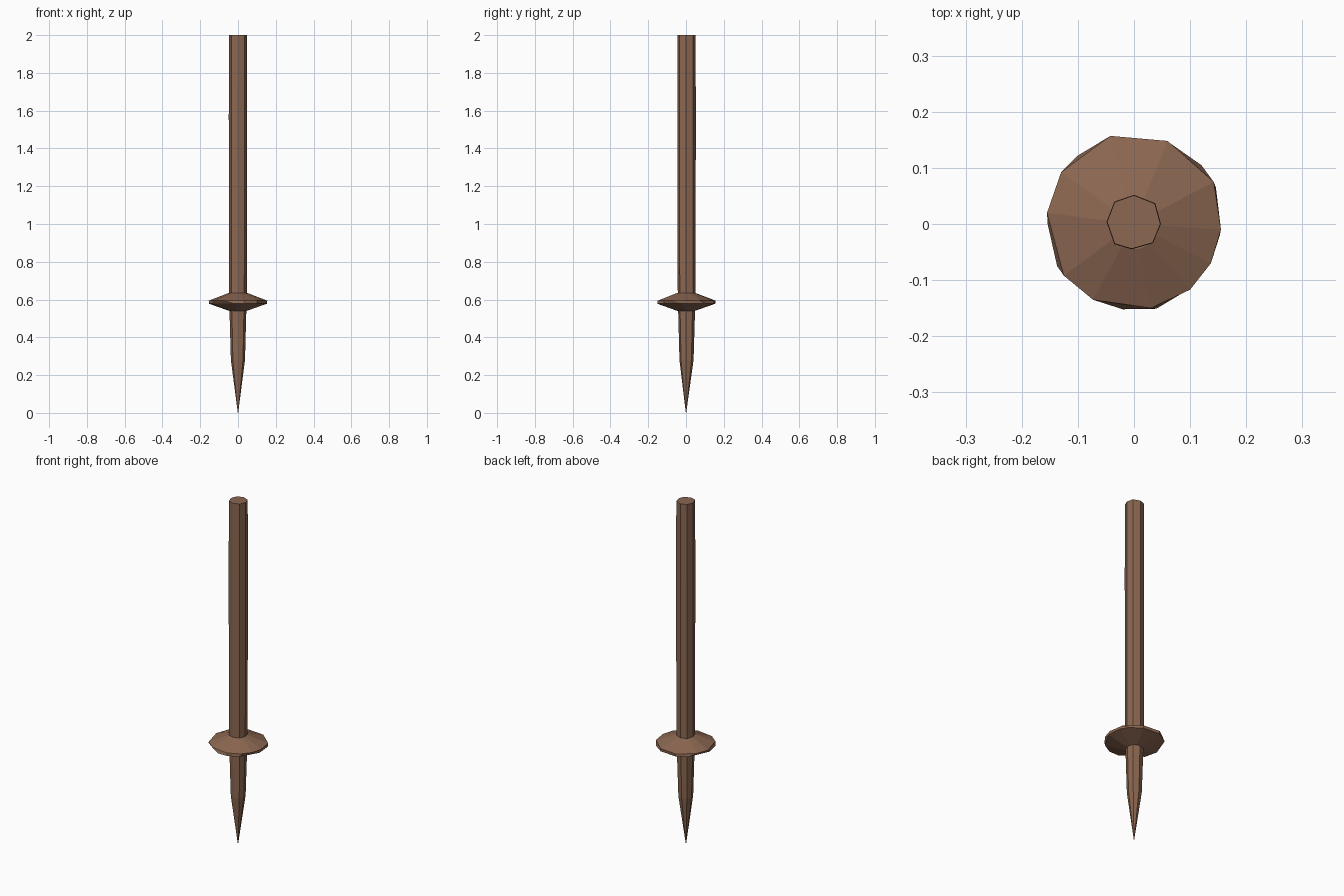
import bpy, bmesh

if "Cube" in bpy.data.objects:
    bpy.data.objects.remove(bpy.data.objects["Cube"])

wood = bpy.data.materials.new("brown wood")
wood.diffuse_color = (0.26, 0.135, 0.082, 1.0)
wood.use_nodes = True
wood.node_tree.nodes["Principled BSDF"].inputs["Base Color"].default_value = wood.diffuse_color

# hand-cut octagonal outline of the shaft
SHAFT = [(0.0, 0.052), (0.038, 0.037), (0.048, 0.0), (0.034, -0.034),
         (-0.004, -0.045), (-0.035, -0.036), (-0.049, 0.004), (-0.035, 0.040)]
# uneven rims of the guard disc
UPPER = [(-0.042, 0.157), (0.06, 0.148), (0.142, 0.075), (0.155, -0.01),
         (0.137, -0.07), (0.1, -0.117), (0.03, -0.150), (-0.073, -0.135),
         (-0.125, -0.092), (-0.155, 0.02), (-0.13, 0.092)]
LOWER = [(-0.04, 0.155), (0.06, 0.147), (0.12, 0.105), (0.146, 0.065),
         (0.153, -0.02), (0.1, -0.115), (0.04, -0.151), (-0.02, -0.152),
         (-0.137, -0.075), (-0.154, 0.0), (-0.1, 0.122)]


def loft(name, sections):
    """Join (outline, scale, z) sections, bottom to top, with capped ends."""
    bm = bmesh.new()
    rings = [[bm.verts.new((x * s, y * s, z)) for x, y in pts] for pts, s, z in sections]
    for a, b in zip(rings, rings[1:]):
        for i in range(len(a)):
            j = (i + 1) % len(a)
            bm.faces.new((a[i], a[j], b[j], b[i]))
    bm.faces.new(rings[0])
    bm.faces.new(rings[-1])
    bmesh.ops.remove_doubles(bm, verts=bm.verts, dist=0.00001)
    bmesh.ops.recalc_face_normals(bm, faces=bm.faces)
    mesh = bpy.data.meshes.new(name)
    bm.to_mesh(mesh)
    bm.free()
    mesh.materials.append(wood)
    obj = bpy.data.objects.new(name, mesh)
    bpy.context.collection.objects.link(obj)
    return obj


# sharpened pole
loft("pole", [(SHAFT, 0.02, 0.0), (SHAFT, 0.77, 0.28), (SHAFT, 0.92, 0.54),
              (SHAFT, 0.97, 0.63), (SHAFT, 1.0, 1.57), (SHAFT, 0.98, 2.0)])

# double-bevelled guard disc
loft("guard_disc", [(LOWER, 0.3, 0.54), (LOWER, 1.0, 0.578),
                    (UPPER, 1.0, 0.594), (UPPER, 0.3, 0.636)])
